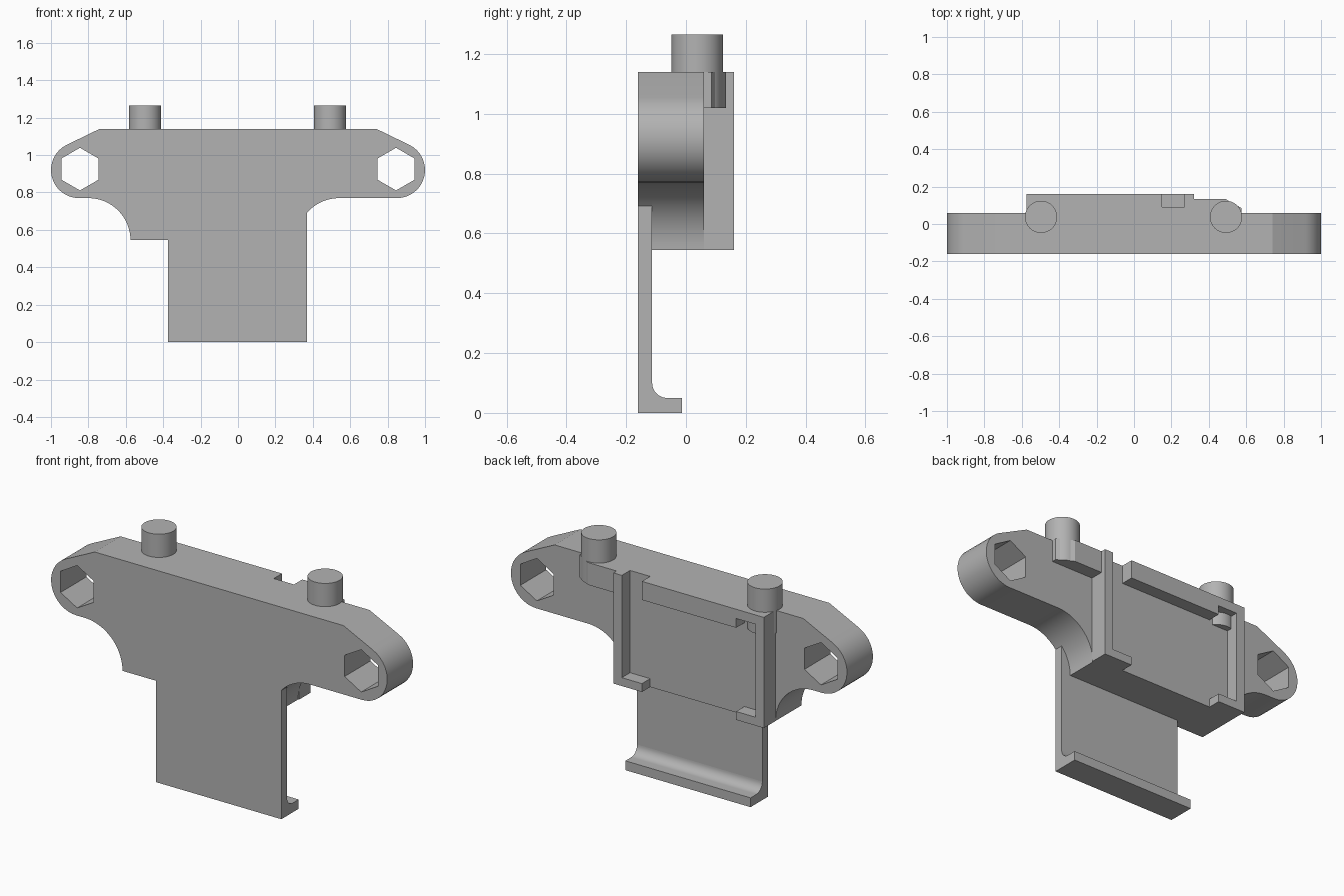
import bpy
import bmesh
from math import sin, cos, radians, sqrt

if "Cube" in bpy.data.objects:
    bpy.data.objects.remove(bpy.data.objects["Cube"], do_unlink=True)

grey = bpy.data.materials.new("plain grey")
grey.use_nodes = True
grey.diffuse_color = (0.45, 0.45, 0.45, 1)
grey.node_tree.nodes["Principled BSDF"].inputs["Base Color"].default_value = (0.45, 0.45, 0.45, 1)


def arc(cx, cz, r, start, end, steps=16):
    angles = [radians(start + (end - start) * i / steps) for i in range(steps + 1)]
    return [(cx + r * cos(a), cz + r * sin(a)) for a in angles]


def prism(name, outline, axis, low, high):
    """Extrude a 2D outline along the named axis."""
    place = {"x": lambda p, t: (t, p[0], p[1]),
             "y": lambda p, t: (p[0], t, p[1]),
             "z": lambda p, t: (p[0], p[1], t)}[axis]
    bm = bmesh.new()
    face = bm.faces.new([bm.verts.new(place(p, low)) for p in outline])
    out = bmesh.ops.extrude_face_region(bm, geom=[face])
    shift = place((0, 0), high - low)
    bmesh.ops.translate(bm, vec=shift, verts=[v for v in out["geom"] if isinstance(v, bmesh.types.BMVert)])
    bmesh.ops.recalc_face_normals(bm, faces=bm.faces)
    mesh = bpy.data.meshes.new(name)
    bm.to_mesh(mesh)
    bm.free()
    mesh.materials.append(grey)
    obj = bpy.data.objects.new(name, mesh)
    bpy.context.collection.objects.link(obj)
    return obj


def box(name, x0, x1, y0, y1, z0, z1):
    return prism(name, [(x0, z0), (x1, z0), (x1, z1), (x0, z1)], "y", y0, y1)


def activate(obj):
    bpy.ops.object.select_all(action="DESELECT")
    obj.select_set(True)
    bpy.context.view_layer.objects.active = obj


FRONT, PLATE_BACK, BODY_BACK, FLOOR, RIM = -0.16, -0.113, 0.06, 0.09, 0.16
BASE, TOP = 0.545, 1.14
LEFT, RIGHT = -0.575, 0.32
COVE = 0.225

# Winged body outline: rounded ears, sloped shoulders, concave coves below
ear_right = arc(0.85, 0.92, 0.15, -90, 64)
ear_left = [(-x, z) for x, z in reversed(ear_right)]
upper = ear_right + [(0.74, TOP), (-0.74, TOP)] + ear_left
cove_left = arc(-0.8, BASE, COVE, 90, 0)
cove_right = arc(0.54, BASE, COVE, 180, 90)

# Front layer carries the hanging plate
tongue_l, tongue_r = -0.375, 0.37
meet = BASE + sqrt(COVE ** 2 - (0.54 - tongue_r) ** 2)
tongue = [(tongue_l, BASE), (tongue_l, 0), (tongue_r, 0), (tongue_r, meet)]
front_outline = upper + cove_left + tongue + [p for p in cove_right if p[0] > tongue_r + 0.005]
front_plate = prism("front_plate", front_outline, "y", FRONT, PLATE_BACK)
body = prism("body", upper + cove_left + cove_right, "y", PLATE_BACK, BODY_BACK)

# Hexagonal holes through both ears
for side in (-1, 1):
    cutter = prism("hex_cutter", arc(side * 0.845, 0.925, 0.114, 30, 330, 5), "y", -0.5, 0.5)
    cutter.hide_render = True
    for target in (front_plate, body):
        mod = target.modifiers.new("hex_hole", "BOOLEAN")
        mod.operation = "DIFFERENCE"
        mod.solver = "EXACT"
        mod.object = cutter
        activate(target)
        bpy.ops.object.modifier_apply(modifier=mod.name)
    bpy.data.objects.remove(cutter, do_unlink=True)

# Foot ledge with a filleted inner corner
fillet = arc(PLATE_BACK + 0.05, 0.1, 0.05, 270, 180, 10)
foot = prism("foot_ledge", [(PLATE_BACK, 0), (-0.013, 0), (-0.013, 0.05)] + fillet,
             "x", tongue_l, tongue_r)

# Rear tray: floor, side walls, top rail and corner lips
box("tray_floor", LEFT, RIGHT, BODY_BACK, FLOOR, BASE, TOP)
box("tray_wall_left", LEFT, -0.525, FLOOR, RIM, BASE, TOP)
box("tray_wall_right", 0.27, RIGHT, FLOOR, RIM, BASE, TOP)
box("top_rail", -0.41, 0.15, FLOOR, RIM, 1.04, TOP)
box("top_rail_thin_end", -0.525, -0.41, FLOOR, RIM, 1.09, TOP)
box("corner_lip_left", -0.525, -0.41, FLOOR, RIM, BASE, 0.59)
box("corner_lip_right", 0.15, 0.27, FLOOR, RIM, BASE, 0.59)

# Chamfered block that backs one pin
prism("pin_block", [(RIGHT, BODY_BACK), (0.575, BODY_BACK), (0.575, 0.085), (0.49, 0.133), (RIGHT, 0.133)],
      "z", 1.02, TOP)

# Round pins on top
pins = [prism("pin", arc(x, 0.038, 0.086, 0, 352.5, 47), "z", 1.02, 1.265) for x in (-0.497, 0.492)]

for obj in [front_plate, body, foot] + pins:
    activate(obj)
    bpy.ops.object.shade_smooth_by_angle(angle=radians(25))
